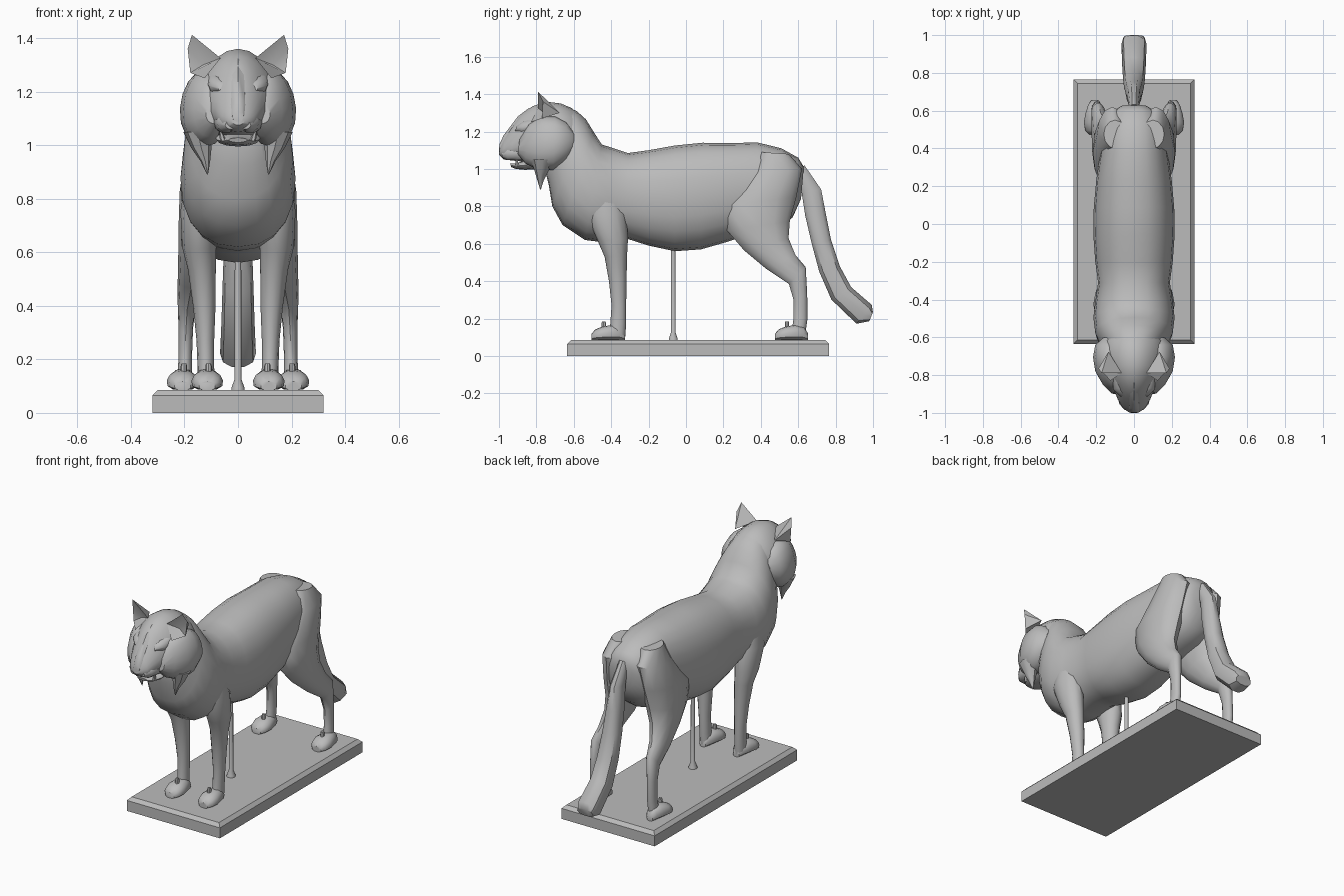
import bpy, bmesh, math
from mathutils import Vector

grey = bpy.data.materials.new("plain grey")
grey.diffuse_color = (0.5, 0.5, 0.5, 1)


def finish(name, bm, mirror=False, angle=40):
    """Turn a bmesh into a smooth shaded object, mirrored over x if wanted."""
    bmesh.ops.recalc_face_normals(bm, faces=bm.faces)
    me = bpy.data.meshes.new(name)
    bm.to_mesh(me)
    bm.free()
    me.materials.append(grey)
    me.shade_smooth()
    me.set_sharp_from_angle(angle=math.radians(angle))
    ob = bpy.data.objects.new(name, me)
    bpy.context.collection.objects.link(ob)
    if mirror:
        ob.modifiers.new("mirror", 'MIRROR').use_clip = False
    return ob


def loft(name, rows, n=16, mirror=False, bias=0.0, square=1.0, angle=40):
    """Rows are (x, half width, y1, z1, y2, z2): the side-view chord of each ring.
    bias widens the first end of the chord, square < 1 makes rings boxier."""
    bm = bmesh.new()
    rings = []
    for x, w, y1, z1, y2, z2 in rows:
        mid = Vector((x, (y1 + y2) / 2, (z1 + z2) / 2))
        half = Vector((0, (y2 - y1) / 2, (z2 - z1) / 2))
        ring = []
        for i in range(n):
            a = math.tau * i / n
            c, s = math.cos(a), math.sin(a)
            c = math.copysign(abs(c) ** square, c)
            s2 = math.copysign(abs(s) ** square, s)
            ring.append(bm.verts.new(mid + Vector((w * c * (1 - bias * s), 0, 0)) + half * s2))
        rings.append(ring)
    for a, b in zip(rings, rings[1:]):
        for i in range(n):
            j = (i + 1) % n
            bm.faces.new((a[i], a[j], b[j], b[i]))
    bm.faces.new(rings[0])
    bm.faces.new(rings[-1])
    return finish(name, bm, mirror, angle)


def solid(name, pts, faces, mirror=True, angle=40):
    bm = bmesh.new()
    vs = [bm.verts.new(p) for p in pts]
    for f in faces:
        bm.faces.new([vs[i] for i in f])
    return finish(name, bm, mirror, angle)


# Display base with chamfered top edge
bm = bmesh.new()
layers = []
for z, d in ((0, 0), (0.065, 0), (0.085, 0.02)):
    x, y0, y1 = 0.32 - d, -0.635 + d, 0.765 - d
    layers.append([bm.verts.new(p) for p in ((-x, y0, z), (x, y0, z), (x, y1, z), (-x, y1, z))])
for a, b in zip(layers, layers[1:]):
    for i in range(4):
        bm.faces.new((a[i], a[(i + 1) % 4], b[(i + 1) % 4], b[i]))
bm.faces.new(layers[0])
bm.faces.new(layers[-1])
finish("display_base", bm, angle=25)

# Support rod with flared foot
loft("support_rod", [(0, r, -0.068 - r, z, -0.068 + r, z) for r, z in
                     ((0.026, 0.08), (0.024, 0.095), (0.013, 0.125), (0.012, 0.6))], n=10)

# Torso and neck, rump to nape
loft("torso", [
    (0, 0.07, 0.615, 0.84, 0.63, 1.01),
    (0, 0.13, 0.57, 0.74, 0.60, 1.06),
    (0, 0.165, 0.49, 0.68, 0.51, 1.11),
    (0, 0.18, 0.36, 0.655, 0.38, 1.142),
    (0, 0.20, 0.22, 0.61, 0.24, 1.138),
    (0, 0.213, 0.08, 0.57, 0.09, 1.14),
    (0, 0.215, -0.06, 0.56, -0.06, 1.125),
    (0, 0.205, -0.20, 0.59, -0.20, 1.10),
    (0, 0.19, -0.31, 0.625, -0.31, 1.085),
    (0, 0.205, -0.42, 0.605, -0.40, 1.115),
    (0, 0.215, -0.54, 0.62, -0.45, 1.13),
    (0, 0.205, -0.66, 0.70, -0.495, 1.20),
    (0, 0.18, -0.715, 0.80, -0.535, 1.265),
    (0, 0.15, -0.735, 0.92, -0.585, 1.31),
    (0, 0.125, -0.76, 1.02, -0.66, 1.34)], n=20, square=0.88)

# Head from nose to nape, broader below the brow
loft("head", [
    (0, 0.025, -1.0, 1.075, -0.995, 1.125),
    (0, 0.060, -0.975, 1.05, -0.97, 1.17),
    (0, 0.085, -0.93, 1.045, -0.925, 1.235),
    (0, 0.105, -0.88, 1.04, -0.88, 1.295),
    (0, 0.135, -0.83, 1.01, -0.82, 1.335),
    (0, 0.165, -0.76, 1.0, -0.75, 1.36),
    (0, 0.165, -0.69, 1.02, -0.67, 1.35),
    (0, 0.15, -0.63, 1.07, -0.61, 1.325),
    (0, 0.10, -0.58, 1.12, -0.56, 1.27)], n=20, bias=0.2)

# Cheek ruffs, thin at the outside
loft("cheek_ruff", [
    (0.09, 0.03, -0.90, 1.08, -0.89, 1.16),
    (0.105, 0.06, -0.86, 1.03, -0.84, 1.24),
    (0.12, 0.085, -0.79, 0.995, -0.77, 1.28),
    (0.125, 0.092, -0.71, 0.995, -0.70, 1.28),
    (0.125, 0.08, -0.64, 1.04, -0.64, 1.25),
    (0.12, 0.04, -0.60, 1.09, -0.60, 1.20)], mirror=True, bias=0.1)

# Hanging whisker tufts under the ruffs
loft("whisker_tuft", [
    (0.15, 0.055, -0.83, 1.05, -0.70, 1.05),
    (0.137, 0.038, -0.81, 0.99, -0.735, 0.99),
    (0.122, 0.018, -0.795, 0.94, -0.76, 0.94),
    (0.114, 0.002, -0.78, 0.89, -0.776, 0.89)], n=8, mirror=True)

# Ears: a cone with a hollow front
solid("ear", [(0.172, -0.79, 1.412), (0.065, -0.79, 1.325), (0.125, -0.83, 1.25), (0.178, -0.77, 1.27),
              (0.135, -0.675, 1.30), (0.13, -0.76, 1.30), (0.188, -0.765, 1.36)],
      [(0, 5, 1), (1, 5, 2), (2, 5, 3), (3, 5, 6), (6, 5, 0), (0, 1, 4), (0, 4, 6), (6, 4, 3), (1, 2, 3, 4)])

# Lower jaw, nose pad, brow and teeth
loft("lower_jaw", [
    (0, 0.035, -0.935, 1.01, -0.94, 1.028),
    (0, 0.058, -0.91, 1.0, -0.91, 1.03),
    (0, 0.08, -0.86, 0.995, -0.86, 1.045),
    (0, 0.09, -0.78, 1.0, -0.78, 1.08)], n=12)
loft("nose_bridge", [
    (0, 0.022, -1.0, 1.085, -0.998, 1.13),
    (0, 0.032, -0.975, 1.09, -0.975, 1.18),
    (0, 0.035, -0.90, 1.15, -0.90, 1.28),
    (0, 0.03, -0.84, 1.20, -0.84, 1.325)], n=8)
loft("muzzle_pad", [
    (0.028, 0.02, -0.985, 1.06, -0.985, 1.09),
    (0.042, 0.035, -0.955, 1.045, -0.955, 1.12),
    (0.055, 0.035, -0.90, 1.045, -0.90, 1.13),
    (0.065, 0.02, -0.86, 1.05, -0.86, 1.10)], n=10, mirror=True)
loft("brow", [
    (0.055, 0.02, -0.915, 1.20, -0.905, 1.23),
    (0.07, 0.04, -0.88, 1.19, -0.87, 1.255),
    (0.085, 0.03, -0.82, 1.19, -0.81, 1.27)], n=10, mirror=True)
loft("lower_fang", [
    (0.055, 0.012, -0.915, 1.015, -0.89, 1.015),
    (0.062, 0.008, -0.913, 1.04, -0.897, 1.04),
    (0.068, 0.001, -0.911, 1.068, -0.908, 1.068)], n=6, mirror=True)

# Legs, top to bottom
loft("front_leg", [
    (0.13, 0.06, -0.52, 0.90, -0.36, 0.90),
    (0.145, 0.07, -0.53, 0.75, -0.32, 0.76),
    (0.145, 0.064, -0.47, 0.61, -0.31, 0.63),
    (0.135, 0.052, -0.435, 0.53, -0.315, 0.54),
    (0.126, 0.042, -0.412, 0.40, -0.318, 0.40),
    (0.122, 0.033, -0.398, 0.27, -0.32, 0.27),
    (0.12, 0.031, -0.405, 0.17, -0.32, 0.17),
    (0.118, 0.033, -0.41, 0.10, -0.325, 0.10)], n=12, mirror=True)
loft("hind_leg", [
    (0.10, 0.06, 0.40, 1.09, 0.55, 1.08),
    (0.115, 0.08, 0.33, 0.97, 0.62, 1.0),
    (0.13, 0.088, 0.18, 0.80, 0.59, 0.85),
    (0.14, 0.082, 0.22, 0.67, 0.555, 0.72),
    (0.155, 0.068, 0.31, 0.565, 0.548, 0.63),
    (0.175, 0.050, 0.43, 0.465, 0.585, 0.54),
    (0.19, 0.036, 0.55, 0.385, 0.64, 0.475),
    (0.195, 0.027, 0.575, 0.30, 0.648, 0.33),
    (0.197, 0.025, 0.575, 0.20, 0.65, 0.20),
    (0.20, 0.03, 0.56, 0.10, 0.635, 0.10)], n=12, mirror=True)

# Paws and the small peg on each
for name, x, y in (("front", 0.115, -0.505), ("hind", 0.207, 0.475)):
    loft(name + "_paw", [(x, w, y + d, 0.084, y + d, z) for w, d, z in
                         ((0.03, 0, 0.118), (0.05, 0.02, 0.142), (0.059, 0.06, 0.158),
                          (0.05, 0.11, 0.165), (0.036, 0.155, 0.155), (0.02, 0.178, 0.12))],
         n=12, mirror=True, bias=0.15, square=0.85)
    loft(name + "_peg", [(x - 0.005, r, y + 0.065 - r, z, y + 0.065 + r, z) for r, z in
                         ((0.012, 0.145), (0.012, 0.175), (0.009, 0.185))], n=8, mirror=True)

# Tail with a wedge end
loft("tail", [
    (0, 0.025, 0.585, 0.97, 0.635, 1.02),
    (0, 0.035, 0.615, 0.88, 0.725, 0.89),
    (0, 0.045, 0.635, 0.75, 0.752, 0.75),
    (0, 0.053, 0.67, 0.60, 0.778, 0.62),
    (0, 0.058, 0.71, 0.45, 0.825, 0.48),
    (0, 0.062, 0.775, 0.30, 0.885, 0.37),
    (0, 0.067, 0.91, 0.17, 0.995, 0.275),
    (0, 0.055, 0.98, 0.185, 1.0, 0.235)], n=10, square=0.85)
